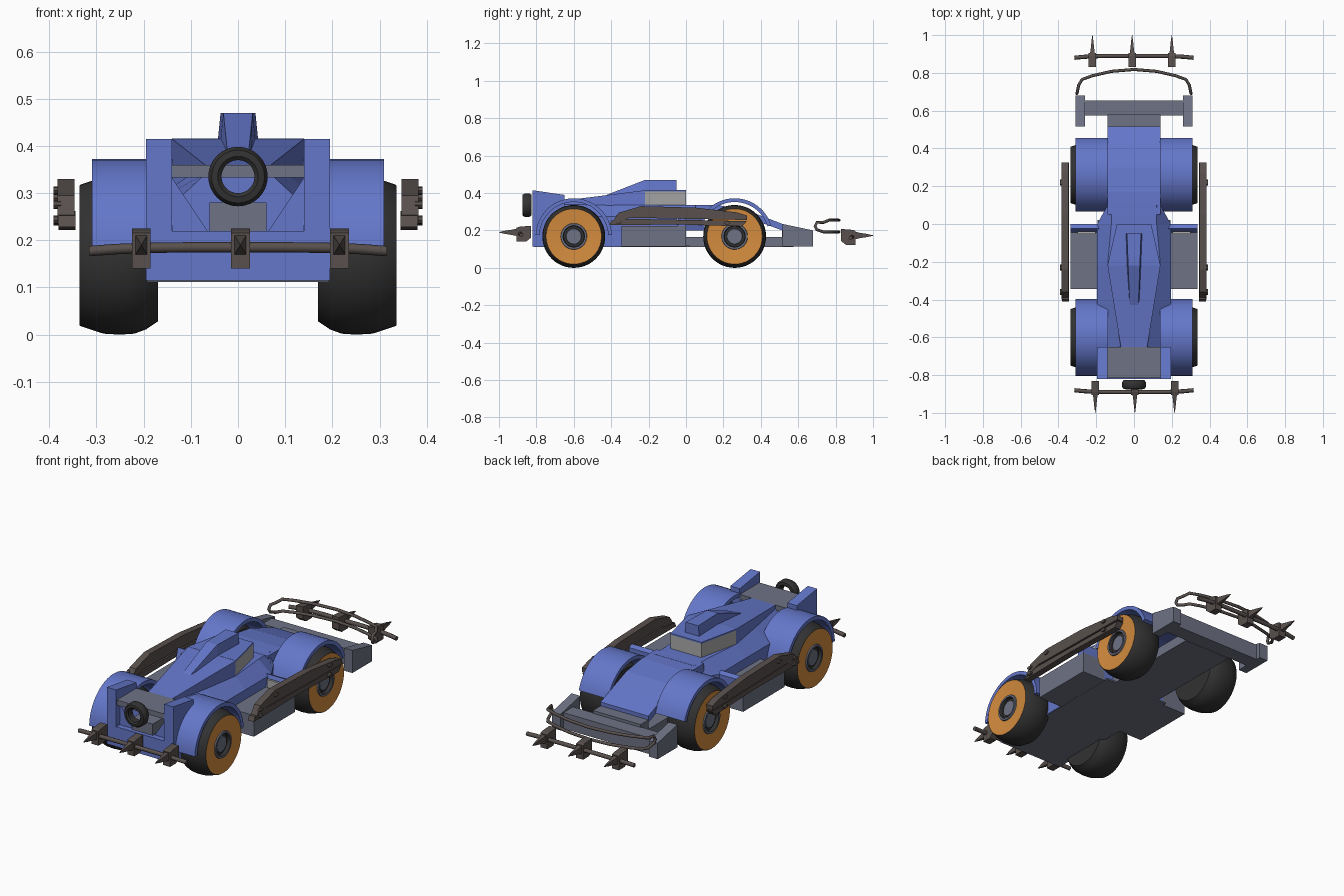
import bpy, bmesh, math
from mathutils import Vector

if "Cube" in bpy.data.objects:
    bpy.data.objects.remove(bpy.data.objects["Cube"])


def mat(name, r, g, b):
    m = bpy.data.materials.new(name)
    lin = [((c / 255 + 0.055) / 1.055) ** 2.4 for c in (r, g, b)]
    m.diffuse_color = (*lin, 1)
    m.use_nodes = True
    m.node_tree.nodes["Principled BSDF"].inputs["Base Color"].default_value = m.diffuse_color
    return m


BLUE = mat("blue paint", 100, 119, 202)
GREY = mat("slate grey", 110, 114, 132)
LIGHT = mat("window grey", 172, 172, 172)
ORANGE = mat("orange wheel", 212, 140, 62)
BROWN = mat("dark metal", 88, 80, 77)
BLACK = mat("rubber", 50, 50, 50)


def finish(bm, name, mats, smooth=False):
    bmesh.ops.recalc_face_normals(bm, faces=bm.faces)
    me = bpy.data.meshes.new(name)
    bm.to_mesh(me)
    bm.free()
    for m in mats:
        me.materials.append(m)
    ob = bpy.data.objects.new(name, me)
    bpy.context.collection.objects.link(ob)
    if smooth:
        bpy.ops.object.select_all(action='DESELECT')
        ob.select_set(True)
        bpy.context.view_layer.objects.active = ob
        bpy.ops.object.shade_smooth_by_angle(angle=math.radians(35))
    return ob


def loft(name, rings, mats, smooth=False, closed=False, seg_mat=None):
    """Skin a list of equal-length point rings; cap the ends unless closed."""
    bm = bmesh.new()
    vs = [[bm.verts.new(p) for p in r] for r in rings]
    n, k = len(rings[0]), len(rings)
    for i in range(k if closed else k - 1):
        a, b = vs[i], vs[(i + 1) % k]
        for j in range(n):
            f = bm.faces.new((a[j], a[(j + 1) % n], b[(j + 1) % n], b[j]))
            f.material_index = seg_mat(i) if seg_mat else 0
    if not closed:
        bm.faces.new(vs[0])
        f = bm.faces.new(vs[-1][::-1])
        f.material_index = seg_mat(k - 2) if seg_mat else 0
    return finish(bm, name, mats, smooth)


def prism(name, x0, x1, profile, m, smooth=False):
    """Side (y, z) profile extruded along x."""
    return loft(name, [[(x, y, z) for y, z in profile] for x in (x0, x1)], [m], smooth)


def box(name, x0, x1, y0, y1, z0, z1, m):
    return prism(name, x0, x1, [(y0, z0), (y1, z0), (y1, z1), (y0, z1)], m)


def both(fn, name, x0, x1, *a, **k):
    fn("right_" + name, x0, x1, *a, **k)
    fn("left_" + name, -x1, -x0, *a, **k)


def lathe(name, axis, profile, mats, idx, segs=48):
    """Spin an (x, radius) profile about an x-parallel axis through (y, z)."""
    cy, cz = axis
    ang = [2 * math.pi * i / segs for i in range(segs)]
    rings = [[(x, cy + r * math.cos(a), cz + r * math.sin(a)) for a in ang] for x, r in profile]
    return loft(name, rings, mats, True, seg_mat=lambda i: idx[i])


def tube(name, pts, r, m, cyclic=False):
    cu = bpy.data.curves.new(name, 'CURVE')
    cu.dimensions = '3D'
    cu.bevel_depth, cu.bevel_resolution, cu.use_fill_caps = r, 2, True
    sp = cu.splines.new('POLY')
    sp.points.add(len(pts) - 1)
    for p, q in zip(sp.points, pts):
        p.co = (*q, 1)
    sp.use_cyclic_u = cyclic
    sp.use_smooth = True
    cu.materials.append(m)
    bpy.context.collection.objects.link(bpy.data.objects.new(name, cu))


# floor pan and side pods
box("front_floor", -.195, .195, -.82, 0, .115, .22, BLUE)
box("under_tray", -.193, .193, -.815, .02, .112, .12, GREY)
box("rear_floor", -.14, .14, 0, .575, .112, .165, GREY)
both(box, "side_pod", .19, .335, -.345, 0, .113, .225, GREY)
both(prism, "pod_wing", .18, .335, [(-.045, .225), (0, .225), (0, .275), (-.025, .285)], BLUE)
both(box, "pod_intake", .205, .30, -.052, -.04, .228, .27, LIGHT)

# lower body with sloping shoulders
sec = [(-.65, .14, .07, .34), (-.42, .195, .107, .335), (-.22, .195, .14, .335), (0, .195, .12, .335), (.1, .14, .12, .337)]
loft("body_shoulders", [[(-w, y, .2), (w, y, .2), (w, y, .275), (t, y, z), (-t, y, z), (-w, y, .275)]
                        for y, w, t, z in sec], [BLUE])

# hood wedge, cabin glass and roof scoop
loft("hood_wedge", [[(-w, y, z0), (w, y, z0), (w, y, z1), (-w, y, z1)]
                    for y, w, z0, z1 in [(-.65, .07, .29, .36), (-.22, .14, .3, .415)]], [BLUE])
loft("cabin_glass", [[(-w, y, .3), (w, y, .3), (w, y, .41), (-w, y, .41)]
                     for y, w in [(-.22, .139), (0, .09)]], [LIGHT])
loft("cabin_roof", [[(-w, y, .408), (w, y, .408), (w, y, .416), (-w, y, .416)]
                    for y, w in [(-.22, .14), (0, .091)]], [BLUE])
loft("roof_scoop", [[(-w - .008, y, z0), (w + .008, y, z0), (w, y, z1), (-w, y, z1)]
                    for y, w, z0, z1 in [(-.54, .018, .33, .345), (-.22, .031, .39, .47), (-.05, .037, .39, .47)]], [BLUE])

# rear deck
prism("rear_deck", -.14, .14, [(.05, .337), (.17, .335), (.30, .315), (.42, .272), (.515, .235),
                               (.515, .2), (.42, .235), (.30, .26), (.05, .26)], BLUE)

# nose: posts around an open recess, cross tray and grille block
both(prism, "nose_post", .14, .195, [(-.82, .115), (-.65, .115), (-.65, .39), (-.82, .415)], BLUE)
box("nose_tray", -.14, .14, -.815, -.65, .333, .36, GREY)
box("nose_block", -.06, .06, -.80, -.65, .22, .28, GREY)
for s, n in ((1, "right"), (-1, "left")):
    loft(n + "_nose_gusset", [[(s * .14, y, .22), (s * .065, y, .22), (s * .14, y, .333)] for y in (-.79, -.65)], [BLUE])

# rear wing-like bumper
box("rear_bumper_centre", -.14, .14, .513, .58, .115, .215, GREY)
box("rear_bumper_bar", -.27, .27, .575, .655, .115, .20, GREY)
both(prism, "rear_end_plate", .26, .31, [(.515, .115), (.68, .115), (.68, .2), (.515, .235)], GREY)

# wheels and arched fenders
R = .168
wheel = [(.17, .0), (.17, .14), (.195, .157), (.22, .166), (.25, R), (.285, .166), (.334, .15),
         (.336, .148), (.33, .07), (.336, .068), (.336, .058), (.318, .055), (.318, .042), (.326, .04), (.326, 0.001)]
widx = [0, 0, 0, 0, 0, 0, 0, 1, 2, 2, 0, 0, 2, 2]
for name, cy, a0 in (("front", -.60, 2), ("rear", .26, 17)):
    for s, side in ((1, "right"), (-1, "left")):
        lathe(f"{side}_{name}_wheel", (cy, R), [(s * x, r) for x, r in wheel], [BLACK, ORANGE, GREY], widx)
    arc = [math.radians(a0 + (180 - 2 * a0) * i / 24) for i in range(25)]
    prof = [(cy + .204 * math.cos(a), R + .204 * math.sin(a)) for a in arc]
    prof += [(cy + .184 * math.cos(a), R + .184 * math.sin(a)) for a in reversed(arc)]
    both(prism, name + "_fender", .138, .31, prof, BLUE, smooth=True)

# armoured side arms with bolts
upper = [(-.40, .235), (-.36, .295), (-.24, .33), (.05, .322), (.27, .297), (.325, .28), (.325, .256), (-.30, .268)]
lower = [(-.41, .228), (-.40, .252), (-.30, .262), (.325, .25), (.30, .222), (-.05, .232)]
both(prism, "upper_arm", .347, .383, upper, BROWN)
both(prism, "lower_arm", .345, .380, lower, BROWN)
for i, (y, z) in enumerate([(-.36, .275), (-.23, .305), (.22, .29), (-.36, .243), (.22, .24)]):
    prof = [(y + .016 * math.cos(a * math.pi / 4), z + .009 * math.sin(a * math.pi / 4)) for a in range(8)]
    both(prism, f"arm_bolt_{i}", .375, .391, prof, BROWN)


# spiked bars at both ends
def spike_bar(name, s, x_off, z):
    n = 12
    pts = []
    for i in range(n + 1):
        x = -.315 + .63 * i / n
        e = abs(x / .315) ** 4
        pts.append((x, s * (.89 - .01 * e), z - .008 * e))
    tube(name + "_bar", pts, .011, BROWN)
    for i in (-1, 0, 1):
        x = i * .21 + x_off
        prof = [(s * .83, z - .025), (s * .855, z - .045), (s * .905, z - .045), (s * .905, z + .03),
                (s * .89, z + .035), (s * .83, z + .04)]
        prism(f"{name}_clamp_{i + 2}", x - .02, x + .02, prof, BROWN)
        rings = [[(x + r * 1.0 * a, s * y, z + .005 + r * 1.6 * b) for a, b in ((-1, -1), (1, -1), (1, 1), (-1, 1))]
                 for y, r in ((.90, .013), (.93, .009), (.97, .005), (1.0, .0008))]
        loft(f"{name}_spike_{i + 2}", rings, [BROWN])


spike_bar("front_spike", -1, .005, .185)
spike_bar("rear_spike", 1, -.01, .168)

# rear tube guard: upper and lower bowed rails joined by hooks
half = [(.30, .70), (.293, .735), (.275, .765), (.22, .785), (.12, .808), (0, .818)]
rail = [(-x, y) for x, y in half] + half[-2::-1]
loop = [(x, y, .255 - (.012 if abs(x) > .28 else 0)) for x, y in rail] + [(.303, .69, .222)]
loop += [(x, y, .192 + (.012 if abs(x) > .295 else 0)) for x, y in reversed(rail)] + [(-.303, .69, .222)]
tube("rear_tube_guard", loop, .008, BROWN, True)

# small spare tyre on the nose
cs = [(.035, -.868), (.043, -.875), (.056, -.873), (.063, -.862), (.063, -.838), (.056, -.827), (.043, -.825), (.035, -.832)]
loft("spare_tyre", [[(r * math.cos(t), y, .335 + r * math.sin(t)) for r, y in cs]
                    for t in [2 * math.pi * i / 32 for i in range(32)]], [BLACK], True, closed=True)
